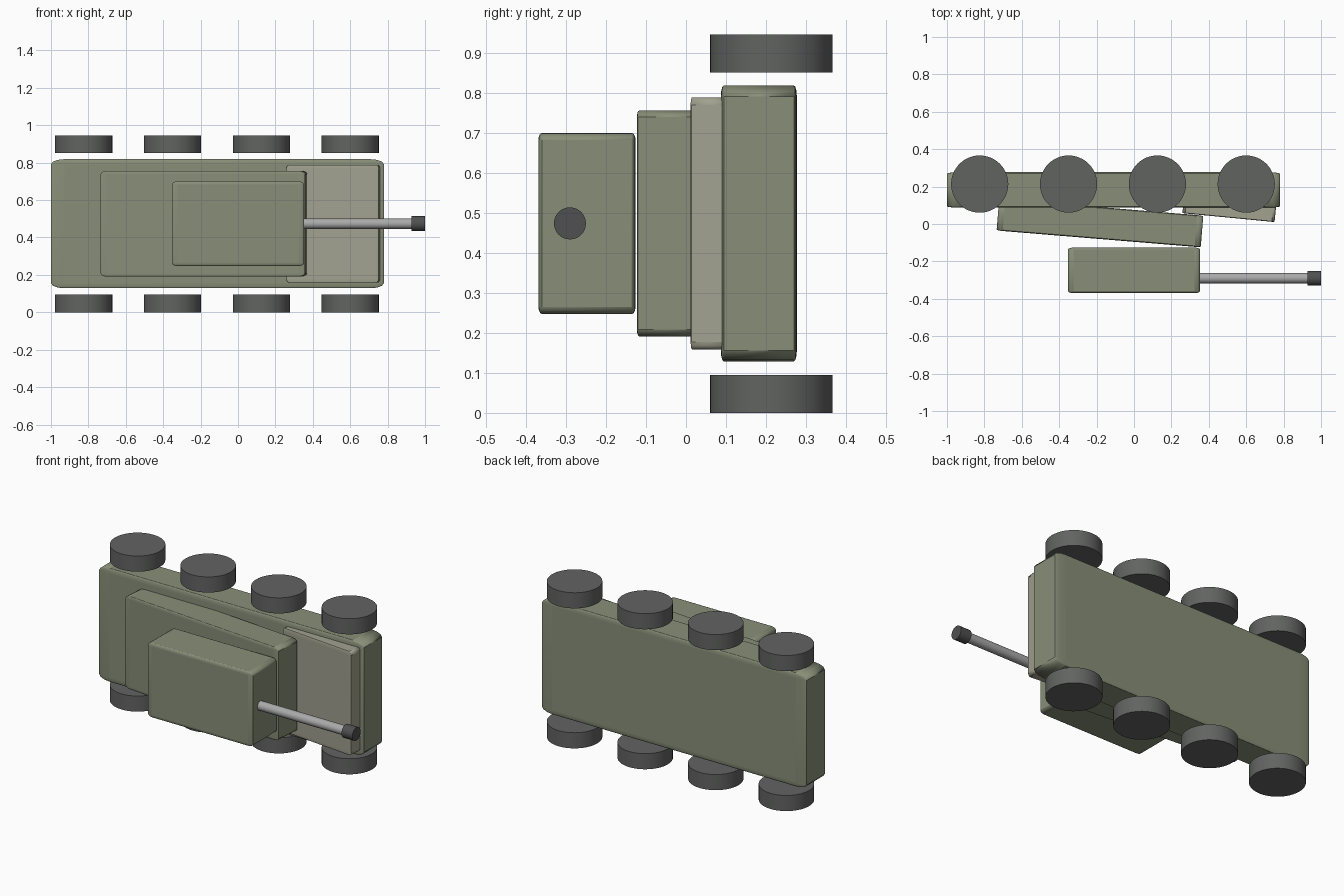
import bpy
from math import radians

if "Cube" in bpy.data.objects:
    bpy.data.objects.remove(bpy.data.objects["Cube"])


def material(name, rgb):
    m = bpy.data.materials.new(name)
    m.diffuse_color = (*rgb, 1)
    m.use_nodes = True
    m.node_tree.nodes["Principled BSDF"].inputs["Base Color"].default_value = m.diffuse_color
    return m


olive = material("olive", (0.25, 0.275, 0.19))
tan = material("tan", (0.36, 0.36, 0.28))
rubber = material("rubber", (0.12, 0.125, 0.12))
steel = material("steel", (0.4, 0.4, 0.4))
dark = material("dark_metal", (0.08, 0.08, 0.08))


def box(name, centre, size, mat, tilt=0.0, bevel=0.04):
    # Scale stays on the object so the rounding stretches with the box
    bpy.ops.mesh.primitive_cube_add(size=1, location=centre, rotation=(0, 0, radians(tilt)))
    o = bpy.context.object
    o.name = name
    o.scale = size
    o.data.materials.append(mat)
    b = o.modifiers.new("rounding", 'BEVEL')
    b.width = bevel
    b.segments = 3
    bpy.ops.object.shade_smooth_by_angle(angle=radians(35))
    return o


def cylinder(name, centre, radius, depth, mat, along_x=False, sides=48):
    bpy.ops.mesh.primitive_cylinder_add(
        vertices=sides, radius=radius, depth=depth, location=centre,
        rotation=(0, radians(90) if along_x else 0, 0))
    o = bpy.context.object
    o.name = name
    o.data.materials.append(mat)
    bpy.ops.object.shade_smooth_by_angle(angle=radians(35))
    return o


# Body: the vehicle lies on its side, roof towards -y
MID = 0.4735
box("lower_hull", (-0.11, 0.182, MID), (1.78, 0.19, 0.69), olive)
box("upper_hull", (-0.182, 0.005, MID), (1.095, 0.17, 0.565), olive, tilt=-4.7, bevel=0.03)
box("front_plate", (0.51, 0.084, MID), (0.495, 0.1, 0.63), tan, tilt=-5.5, bevel=0.03)
box("turret", (0, -0.2475, MID), (0.706, 0.243, 0.453), olive)

# Gun
cylinder("gun_barrel", (0.64, -0.29, MID), 0.028, 0.62, steel, True, 32)
cylinder("muzzle", (0.9635, -0.29, MID), 0.04, 0.073, dark, True, 32)

# Four wheels on each side
for side, z in (("right", 0.0475), ("left", 0.8985)):
    for i in range(4):
        x = -0.825 + i * 0.475
        cylinder(f"{side}_wheel_{i + 1}", (x, 0.2135, z), 0.153, 0.095, rubber)
